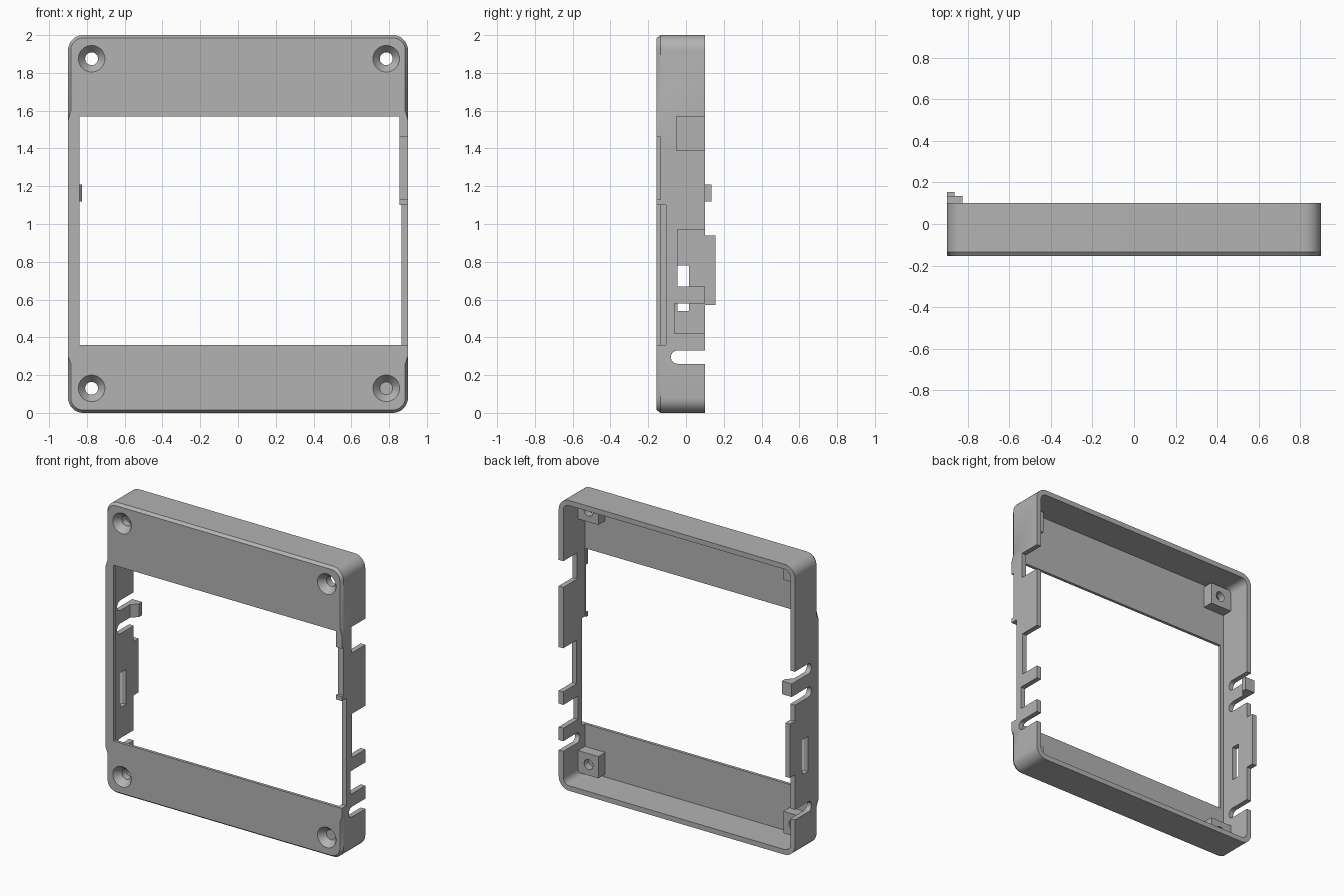
import bpy, bmesh, math
from mathutils import Matrix

if "Cube" in bpy.data.objects:
    bpy.data.objects.remove(bpy.data.objects["Cube"], do_unlink=True)

W, H, FRONT, BACK = 0.9, 2.0, -0.155, 0.1
WALL, PLATE, RADIUS = 0.035, 0.02, 0.08
INNER = W - WALL

grey = bpy.data.materials.new("plain grey plastic")
grey.use_nodes = True
grey.diffuse_color = (0.45, 0.45, 0.45, 1)
grey.node_tree.nodes["Principled BSDF"].inputs["Base Color"].default_value = (0.45, 0.45, 0.45, 1)


def finish(bm, name):
    bmesh.ops.recalc_face_normals(bm, faces=bm.faces)
    mesh = bpy.data.meshes.new(name)
    bm.to_mesh(mesh)
    bm.free()
    mesh.materials.append(grey)
    ob = bpy.data.objects.new(name, mesh)
    bpy.context.collection.objects.link(ob)
    return ob


def loft(name, rings):
    """Skin equal-length rings of points and cap both ends."""
    bm = bmesh.new()
    loops = [[bm.verts.new(p) for p in ring] for ring in rings]
    n = len(loops[0])
    for a, b in zip(loops, loops[1:]):
        for i in range(n):
            bm.faces.new((a[i], a[(i + 1) % n], b[(i + 1) % n], b[i]))
    bm.faces.new(loops[0])
    bm.faces.new(loops[-1])
    return finish(bm, name)


def box(name, x0, x1, y0, y1, z0, z1):
    corners = ((x0, z0), (x1, z0), (x1, z1), (x0, z1))
    return loft(name, [[(x, y, z) for x, z in corners] for y in (y0, y1)])


def cone(name, x, z, y0, y1, r0, r1):
    bm = bmesh.new()
    place = Matrix.Translation((x, (y0 + y1) / 2, z)) @ Matrix.Rotation(-math.pi / 2, 4, "X")
    bmesh.ops.create_cone(bm, cap_ends=True, segments=32, radius1=r0, radius2=r1,
                          depth=y1 - y0, matrix=place)
    return finish(bm, name)


def outline(y, inset, flared=False):
    """Rounded rectangle; when flared, the middle of each side keeps full width."""
    r = RADIUS - inset
    pts = []

    def arc(cx, cz, start):
        for i in range(9):
            a = math.radians(start + i * 90 / 8)
            pts.append((cx + r * math.cos(a), y, cz + r * math.sin(a)))

    def side(sign):
        for z, full in ((0.26, False), (0.3, True), (1.55, True), (1.6, False))[::sign]:
            pts.append((sign * (W if full and flared else W - inset), y, z))

    cx, top = W - RADIUS, H - RADIUS
    arc(cx, RADIUS, -90)
    side(1)
    arc(cx, top, 0)
    arc(-cx, top, 90)
    side(-1)
    arc(-cx, RADIUS, 180)
    return pts


def combine(target, tool, operation="DIFFERENCE"):
    mod = target.modifiers.new("cut", "BOOLEAN")
    mod.operation, mod.object, mod.solver = operation, tool, "EXACT"
    bpy.context.view_layer.objects.active = target
    bpy.ops.object.modifier_apply(modifier=mod.name)
    bpy.data.objects.remove(tool, do_unlink=True)


# Hollow shell with a chamfered front rim
frame = loft("frame_shell", [outline(FRONT, 0.015, True), outline(FRONT + PLATE, 0), outline(BACK, 0)])
combine(frame, loft("cavity", [outline(FRONT + PLATE, WALL), outline(BACK + 0.1, WALL)]))

# Screw bosses in the corners, then their countersunk holes
screws = [(x, z) for x in (-0.775, 0.785) for z in (0.13, 1.875)]
for x, z in screws:
    s = 1 if x > 0 else -1
    xs = sorted((x - s * 0.075, s * (INNER + 0.015)))
    combine(frame, box("boss", *xs, FRONT + 0.01, -0.06, z - 0.075, z + 0.075), "UNION")
for x, z in screws:
    combine(frame, cone("screw_hole", x, z, -0.3, 0.05, 0.034, 0.034))
    combine(frame, cone("countersink", x, z, FRONT - 0.002, -0.11, 0.072, 0.034))

# Front opening
combine(frame, box("opening", -0.84, 0.855, -0.3, -0.12, 0.36, 1.57))

# Notches in the left wall: from the back edge, then from the front edge
for y0, z0, z1 in ((-0.05, 1.39, 1.57), (-0.045, 0.67, 0.97), (-0.06, 0.42, 0.58)):
    combine(frame, box("back_notch", 0.8, 1, y0, 0.3, z0, z1))
for y1, z0, z1 in ((-0.135, 1.13, 1.46), (-0.105, 0.36, 1.1)):
    combine(frame, box("front_notch", 0.8, 1, -0.3, y1, z0, z1))

# Window in the right wall
combine(frame, box("side_window", -1, -0.8, -0.045, 0.015, 0.54, 0.78))


# Round-ended slots, open at the back
def slot(s, z, r=0.035, y=-0.045):
    profile = [(0.3, z - r)]
    for i in range(13):
        a = math.radians(-90 - i * 15)
        profile.append((y + r * math.cos(a), z + r * math.sin(a)))
    profile.append((0.3, z + r))
    combine(frame, loft("slot", [[(x, py, pz) for py, pz in profile] for x in (s * 0.8, s)]))


for s, z in ((1, 0.295), (-1, 0.295), (-1, 1.085), (-1, 1.245)):
    slot(s, z)

bpy.ops.object.select_all(action="DESELECT")
frame.select_set(True)
bpy.context.view_layer.objects.active = frame
bpy.ops.object.shade_smooth_by_angle(angle=math.radians(25))

# Raised tab on the right wall
box("side_tab", -W, -INNER, BACK, 0.155, 0.57, 0.94)

# Snap hook on the finger between the two slots
hook = ((-W, BACK), (-INNER, 0.06), (-0.825, 0.1), (-0.825, 0.135), (-W, 0.135))
loft("snap_hook", [[(x, y, z) for x, y in hook] for z in (1.12, 1.21)])
